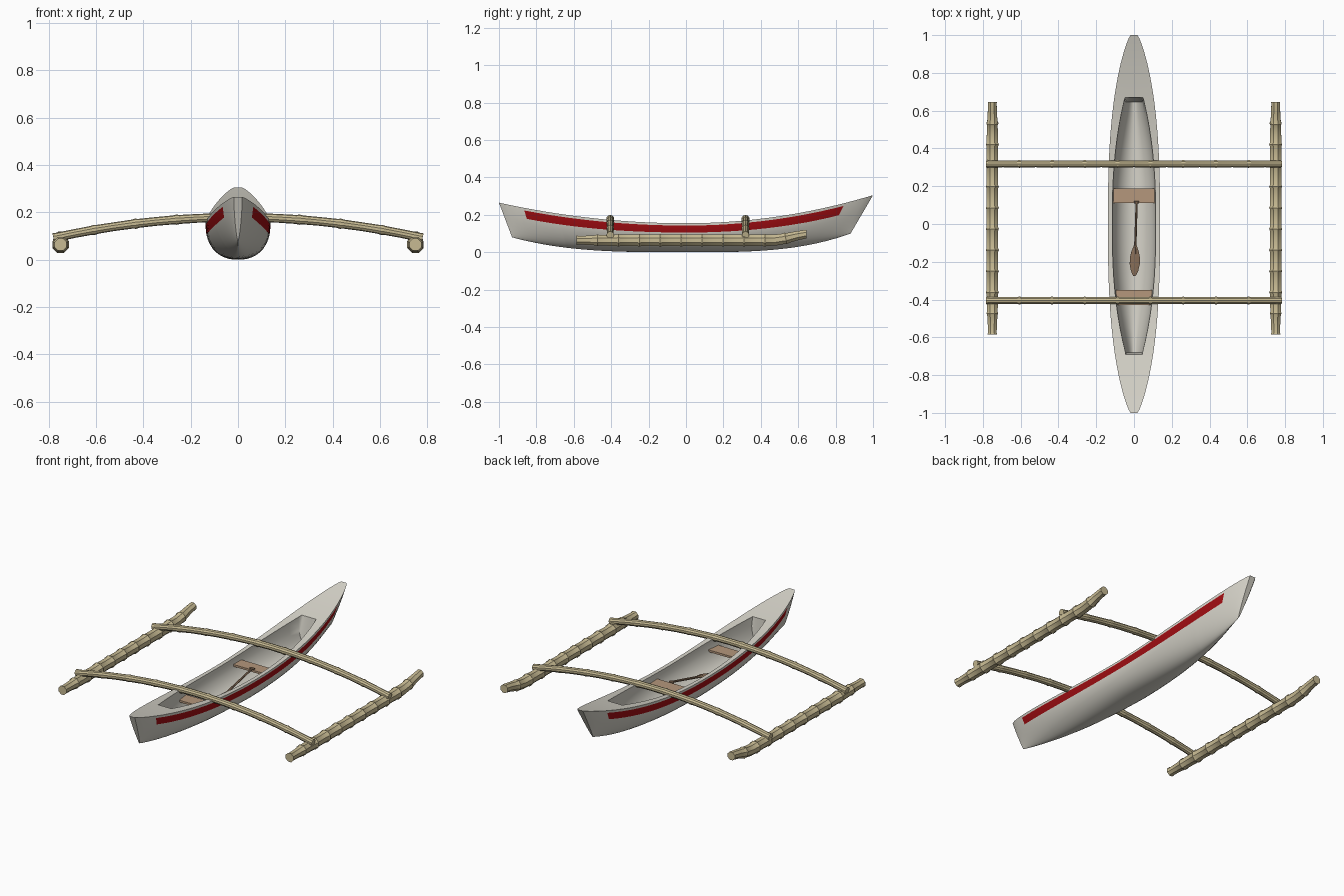
import bpy, bmesh, math
from mathutils import Vector

cube = bpy.data.objects.get("Cube")
if cube:
    bpy.data.objects.remove(cube)


def material(name, rgb):
    m = bpy.data.materials.new(name)
    m.use_nodes = True
    m.diffuse_color = (*rgb, 1)
    m.node_tree.nodes["Principled BSDF"].inputs["Base Color"].default_value = (*rgb, 1)
    return m


hull_white = material("hull_white", (0.68, 0.66, 0.59))
stripe_red = material("stripe_red", (0.36, 0.004, 0.006))
bamboo = material("bamboo", (0.57, 0.49, 0.29))
seat_wood = material("seat_wood", (0.46, 0.31, 0.2))
paddle_wood = material("paddle_wood", (0.33, 0.21, 0.13))


def finish(bm, name, mats, angle=35):
    bmesh.ops.recalc_face_normals(bm, faces=bm.faces)
    mesh = bpy.data.meshes.new(name)
    bm.to_mesh(mesh)
    bm.free()
    for m in mats:
        mesh.materials.append(m)
    ob = bpy.data.objects.new(name, mesh)
    bpy.context.collection.objects.link(ob)
    bpy.ops.object.select_all(action="DESELECT")
    ob.select_set(True)
    bpy.context.view_layer.objects.active = ob
    bpy.ops.object.shade_smooth_by_angle(angle=math.radians(angle))
    return ob


def loft(name, stations, sides, mat):
    """Closed tube through (position, half width, half height) stations."""
    bm = bmesh.new()
    rings = []
    for i, (p, rx, rz) in enumerate(stations):
        a = Vector(stations[max(i - 1, 0)][0])
        b = Vector(stations[min(i + 1, len(stations) - 1)][0])
        t = (b - a).normalized()
        side = t.cross(Vector((0, 0, 1))).normalized()
        up = side.cross(t)
        angles = [2 * math.pi * (k + 0.5) / sides for k in range(sides)]
        rings.append([bm.verts.new(Vector(p) + side * rx * math.cos(c) + up * rz * math.sin(c))
                      for c in angles])
    for r, q in zip(rings, rings[1:]):
        for k in range(sides):
            n = (k + 1) % sides
            bm.faces.new((r[k], r[n], q[n], q[k]))
    bm.faces.new(rings[0])
    bm.faces.new(rings[-1])
    return finish(bm, name, [mat])


# Hull lines: s runs from 0 amidships to 1 at either tip
def sheer(y):
    return 0.155 + (0.15 if y > 0 else 0.11) * y * y


def keel(y):
    return (0.1 if y > 0 else 0.08) * abs(y) ** 3.2


def half_width(y):
    return 0.018 + 0.12 * (1 - abs(y) ** 2.7) ** 0.8


def opening(y):
    s = min(abs(y) / 0.68, 1)
    return min(0.115 - 0.07 * s ** 2.5, 0.5 * half_width(y))if s == 1 else 0.115 - 0.07 * s ** 2.5


LEVELS = [0, 0.08, 0.32, 0.45, 0.58, 0.7, 0.8, 0.88, 0.94, 0.975, 0.993, 1]
FRONT_WALL, BACK_WALL = -0.68, 0.645


def section(w, n, top, bottom, y, rake):
    half = [(w * max(1 - v ** n, 0) ** (1 / n), y * (1 - rake * v), top + (bottom - top) * v)
            for v in LEVELS]
    return half + [(-x, yy, z) for x, yy, z in reversed(half[:-1])]


def build_hull():
    bm = bmesh.new()
    middle = [FRONT_WALL + (BACK_WALL - FRONT_WALL) * i / 20 for i in range(21)]
    ys = [-1, -0.985, -0.96, -0.92, -0.87, -0.81, -0.75, -0.69] + middle
    ys += [0.67, 0.73, 0.79, 0.85, 0.91, 0.955, 0.985, 1]
    rings = []
    for y in ys:
        top, bottom = sheer(y), keel(y)
        outer = section(half_width(y), 2.3 - 0.8 * abs(y), top, bottom, y, 0.12 if y > 0 else 0.07)
        hollow = FRONT_WALL - 0.001 <= y <= BACK_WALL + 0.001
        inner = section(opening(y), 2, top, bottom + 0.022 if hollow else top, y, 0)
        rings.append([bm.verts.new(c) for c in outer + inner[::-1]])
    count = len(rings[0])
    last = 2 * len(LEVELS) - 2
    for y, y2, r, q in zip(ys, ys[1:], rings, rings[1:]):
        for k in range(count):
            n = (k + 1) % count
            f = bm.faces.new((r[k], r[n], q[n], q[k]))
            # Red band just below the gunwale on both sides
            if k in (1, last - 2) and y > -0.88 and y2 < 0.86:
                f.material_index = 1
    for r in (rings[0], rings[-1]):
        bm.faces.new(r)
    finish(bm, "hull", [hull_white, stripe_red], 30)


build_hull()


# Bamboo pole: flared joints between slim segments
def pole(name, path, length, radius, joints, sides, taper):
    stations = []
    for j in range(joints):
        for f, swell in ((0, 1.14), (0.08, 1.0), (0.5, 0.97), (0.92, 1.0)):
            u = (j + f) / joints
            stations.append((u, swell))
    stations.append((1, 1.05))
    pts = []
    for u, swell in stations:
        r = radius * swell * taper(u)
        pts.append((path(u), r, r))
    return loft(name, pts, sides, bamboo)


def float_path(x):
    def path(u):
        y = -0.585 + 1.23 * u
        return (x, y, 0.064 + 0.032 * min(max((y - 0.46) / 0.16, 0), 1) ** 1.5)
    return path


def float_taper(u):
    return 1 - 0.26 * max(0, 1 - min(u, 1 - u) / 0.14)


for label, x in (("left", 0.75), ("right", -0.75)):
    pole(label + "_float", float_path(x), 1.23, 0.033, 11, 8, float_taper)


# Arched cross beams
def beam_path(y):
    def path(u):
        x = 1.56 * (u - 0.5)
        return (x, y, 0.179 - 0.087 * (x / 0.78) ** 2)
    return path


for label, y in (("front", -0.405), ("back", 0.318)):
    pole(label + "_cross_beam", beam_path(y), 1.56, 0.019, 9, 10, lambda u: 1)

# Seats
for label, y, depth in (("front", -0.39, 0.08), ("back", 0.15, 0.075)):
    bpy.ops.mesh.primitive_cube_add(size=1, location=(0, y, 0.118))
    seat = bpy.context.object
    seat.name = label + "_seat"
    seat.scale = (0.23, depth, 0.012)
    seat.data.materials.append(seat_wood)

# Paddle leaning on the back seat
start, end = Vector((0.014, 0.115, 0.132)), Vector((0.002, -0.275, 0.035))


def along(u):
    return start.lerp(end, u)


loft("paddle_shaft", [(along(0), 0.006, 0.006), (along(0.7), 0.007, 0.007)], 8, paddle_wood)
blade = [(0.58, 0.007, 0.006), (0.66, 0.02, 0.006), (0.74, 0.028, 0.005), (0.84, 0.029, 0.004),
         (0.93, 0.021, 0.004), (1, 0.007, 0.003)]
loft("paddle_blade", [(along(u), w, h) for u, w, h in blade], 8, paddle_wood)
grip = along(0)
loft("paddle_grip", [(grip + Vector((d, 0, 0)), 0.007, 0.006) for d in (-0.013, 0.013)], 8, paddle_wood)
